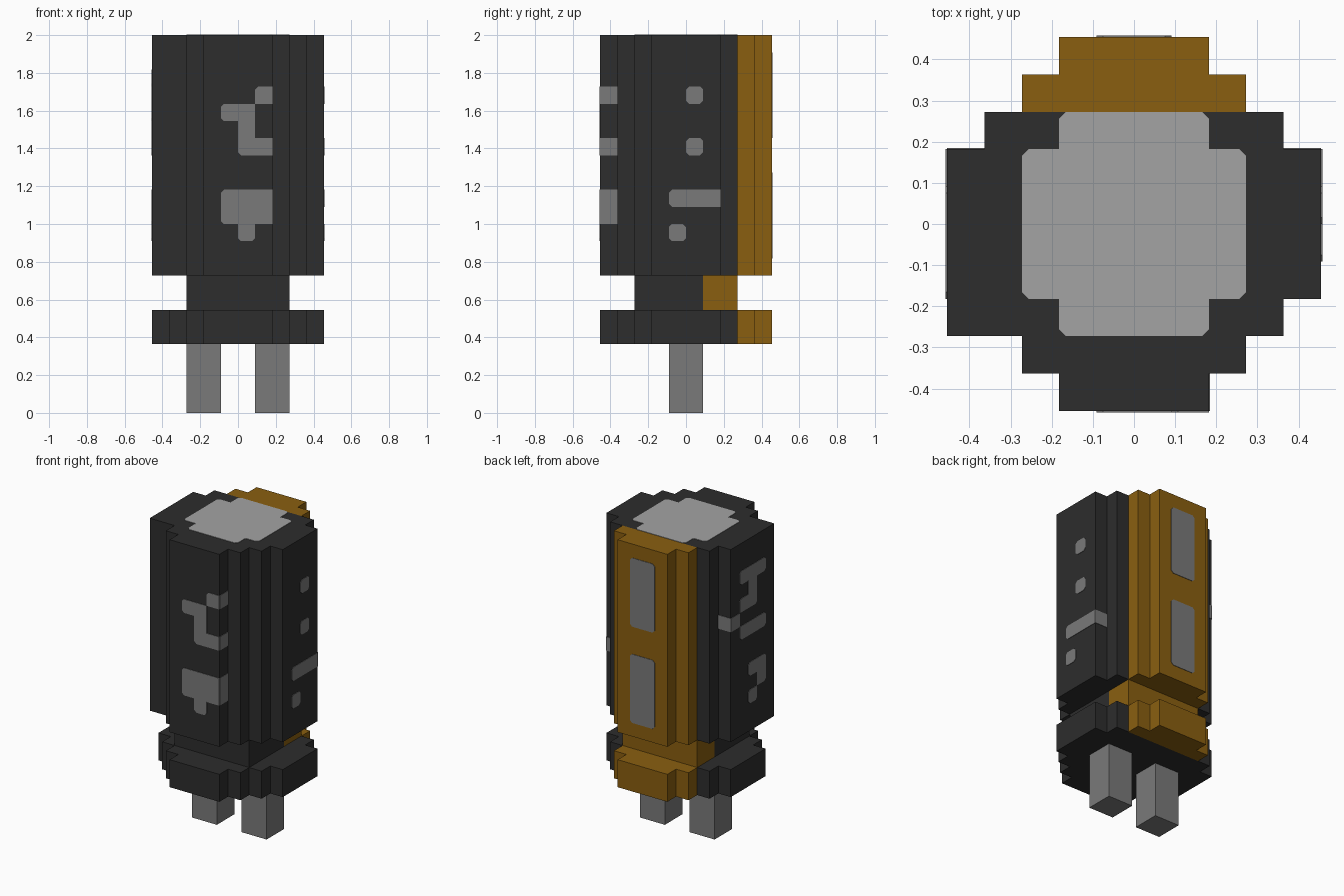
import bpy, bmesh
from mathutils import Vector

U = 1 / 11  # one block step

cube = bpy.data.objects.get("Cube")
if cube:
    bpy.data.objects.remove(cube, do_unlink=True)


def linear(v):
    v /= 255
    return v / 12.92 if v <= 0.04045 else ((v + 0.055) / 1.055) ** 2.4


def material(name, rgb):
    m = bpy.data.materials.new(name)
    col = tuple(linear(c) for c in rgb) + (1,)
    m.diffuse_color = col
    m.use_nodes = True
    bsdf = next(n for n in m.node_tree.nodes if n.type == 'BSDF_PRINCIPLED')
    bsdf.inputs["Base Color"].default_value = col
    return m


DARK = material("charcoal", (45, 45, 45))
GOLD = material("ochre", (138, 95, 16))
LIGHT = material("light grey", (164, 164, 164))
GREY = material("mid grey", (122, 122, 122))


def finish(bm, name, mat):
    me = bpy.data.meshes.new(name)
    bm.to_mesh(me)
    bm.free()
    me.materials.append(mat)
    ob = bpy.data.objects.new(name, me)
    bpy.context.collection.objects.link(ob)
    return ob


def prism(name, outline, z0, z1, mat):
    """Extrude a counter-clockwise outline from z0 to z1 (block steps)."""
    bm = bmesh.new()
    face = bm.faces.new([bm.verts.new((x * U, y * U, z0 * U)) for x, y in outline])
    ext = bmesh.ops.extrude_face_region(bm, geom=[face], use_keep_orig=True)
    top = [g for g in ext["geom"] if isinstance(g, bmesh.types.BMVert)]
    bmesh.ops.translate(bm, verts=top, vec=(0, 0, (z1 - z0) * U))
    bmesh.ops.recalc_face_normals(bm, faces=bm.faces)
    return finish(bm, name, mat)


def block(name, x0, x1, y0, y1, z0, z1, mat):
    return prism(name, [(x0, y0), (x1, y0), (x1, y1), (x0, y1)], z0, z1, mat)


def inlay(name, origin, u, v, rows, mat, folds=()):
    """Thin plate made from a pattern; corners are cut except on folded columns."""
    bm = bmesh.new()
    o, u, v = Vector(origin), Vector(u), Vector(v)
    verts = {}

    def vert(i, j):
        if (i, j) not in verts:
            verts[i, j] = bm.verts.new((o + u * i + v * j) * U)
        return verts[i, j]

    for j, row in enumerate(reversed(rows)):
        for i, c in enumerate(row):
            if c == "#":
                bm.faces.new([vert(i, j), vert(i + 1, j), vert(i + 1, j + 1), vert(i, j + 1)])
    corners = [w for (i, j), w in verts.items()
               if len(w.link_faces) == 1 and i not in folds]
    if corners:
        bmesh.ops.bevel(bm, geom=corners, offset=0.016, segments=1, affect='VERTICES')
    ob = finish(bm, name, mat)
    mod = ob.modifiers.new("thickness", 'SOLIDIFY')
    mod.thickness = 0.003
    mod.offset = 1
    return ob


X, Y, Z = (1, 0, 0), (0, 1, 0), (0, 0, 1)
NX, NY = (-1, 0, 0), (0, -1, 0)

# Stepped outlines: the upper body has one fuller front corner
right_half = [(-2, -5), (2, -5), (2, -4), (3, -4), (3, -3), (4, -3), (4, -2), (5, -2),
              (5, 2), (4, 2), (4, 3), (-4, 3), (-4, 2), (-5, 2)]
front_steps = [(-3, -3), (-3, -4), (-2, -4)]
body_outline = right_half + [(-5, -3)] + front_steps
flange_outline = right_half + [(-5, -2), (-4, -2), (-4, -3)] + front_steps
strip_outline = [(-3, 3), (3, 3), (3, 4), (2, 4), (2, 5), (-2, 5), (-2, 4), (-3, 4)]

# Body, neck and flange, each with its ochre back strip
prism("body", body_outline, 8, 22, DARK)
prism("body_back_strip", strip_outline, 8, 22, GOLD)
block("neck", -3, 3, -3, 1, 6, 8, DARK)
block("neck_back_strip", -3, 3, 1, 3, 6, 8, GOLD)
prism("flange", flange_outline, 4, 6, DARK)
prism("flange_back_strip", strip_outline, 4, 6, GOLD)

# Legs
for side, x in (("right", -3), ("left", 1)):
    block(side + "_leg", x, x + 2, -1, 1, 0, 4, GREY)

# Top cap
inlay("top_cap", (-3, -3, 22), X, Y, [".####."] + ["######"] * 4 + [".####."], LIGHT)

# Back panels
inlay("back_panels", (1, 5, 9), NX, Z, ["##"] * 5 + [".."] * 2 + ["##"] * 5, GREY)

# Front marks and their fold around the corner
inlay("front_marks", (-1, -5, 10), X, Z,
      ["..#", "##.", ".#.", ".##", "...", "...", "###", "###", ".#."], GREY, {3})
inlay("front_marks_fold", (2, -5, 11), Y, Z, list("#..#..##"), GREY, {0, 1})

# Marks on the +x side
inlay("left_side_marks", (5, -1, 10), Y, Z,
      [".#.", "...", "...", ".#.", "...", "...", "###", "...", "#.."], GREY, {3})
inlay("left_side_marks_fold", (5, 2, 12), NX, Z, ["#"], GREY, {0, 1})

# Marks on the -x side
inlay("right_side_marks", (-5, 2, 10), NY, Z,
      [".###", "..#.", ".##.", "#...", ".###", "....", "....", "..##", "...#", "..#."],
      GREY, {0})
inlay("right_side_marks_fold", (-4, 2, 16), NX, Z, ["#"], GREY, {0, 1})
